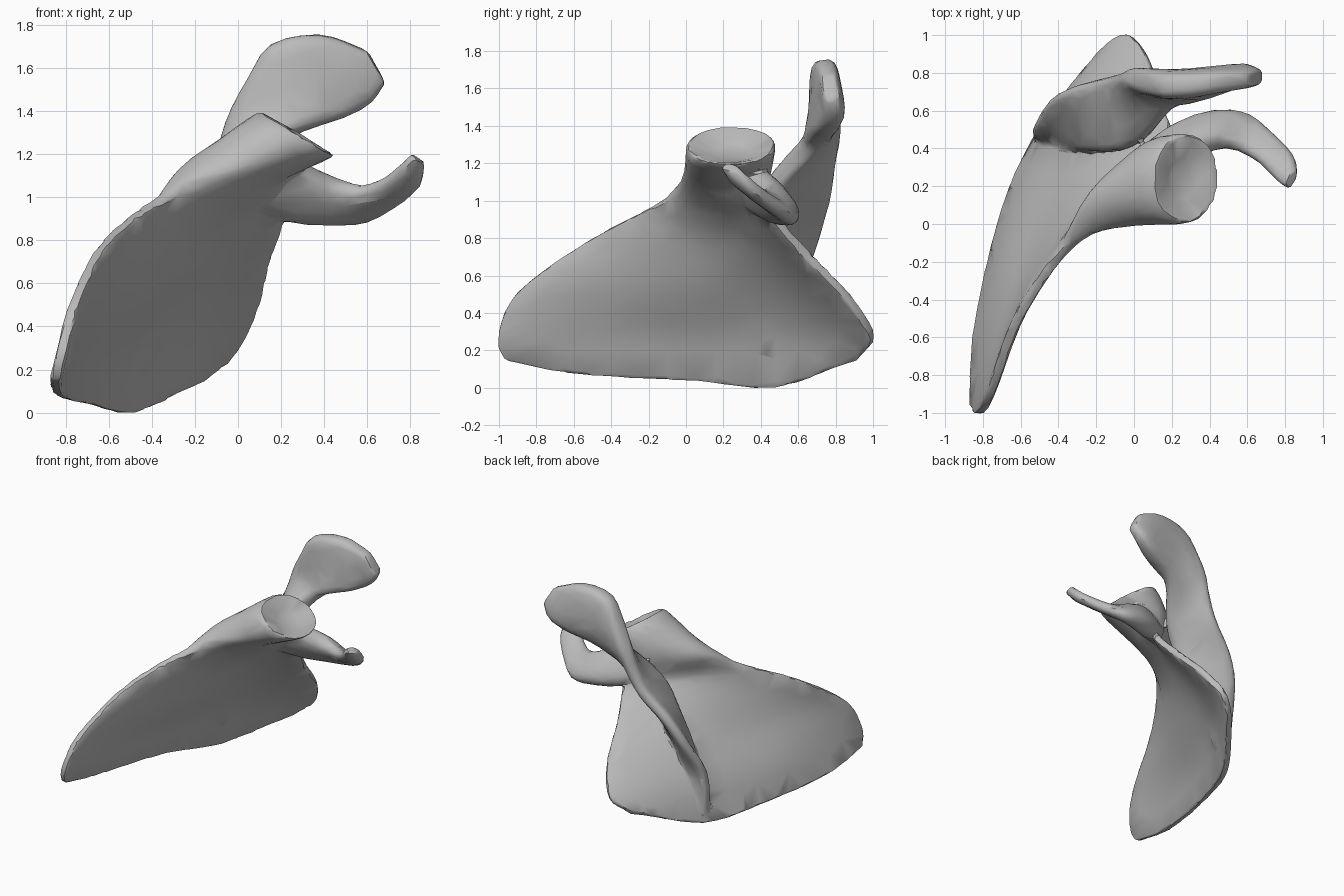
import bpy
import bmesh
import math
from mathutils import Vector

cube = bpy.data.objects.get("Cube")
if cube:
    bpy.data.objects.remove(cube, do_unlink=True)


def spline(points, steps):
    """Catmull-Rom curve through points of any dimension."""
    pts = [Vector(p) for p in points]
    pts = [pts[0] * 2 - pts[1]] + pts + [pts[-1] * 2 - pts[-2]]
    out = []
    for a, b, c, d in zip(pts, pts[1:], pts[2:], pts[3:]):
        for s in range(steps):
            t = s / steps
            out.append((b * 2 + (c - a) * t + (a * 2 - b * 5 + c * 4 - d) * t ** 2
                        + (b * 3 - a - c * 3 + d) * t ** 3) / 2)
    return out + [pts[-2]]


def skin(bm, rings):
    """Closed solid through rings of equal, even point count."""
    rows = [[bm.verts.new(p) for p in ring] for ring in rings]
    n = len(rows[0])
    faces = []
    for r, s in zip(rows, rows[1:]):
        for k in range(n):
            m = (k + 1) % n
            faces.append(bm.faces.new((r[k], r[m], s[m], s[k])))
    for r in (rows[0], rows[-1]):
        for k in range(n // 2 - 1):
            faces.append(bm.faces.new((r[k], r[k + 1], r[n - 2 - k], r[n - 1 - k])))
    bmesh.ops.recalc_face_normals(bm, faces=faces)


def power(v, e):
    return math.copysign(abs(v) ** e, v)


def loft(bm, sections, axis=None, box=0.75, steps=3, sides=20):
    """Each section: one end, other end, half thickness, flare of the first end."""
    secs = spline(sections, steps)
    ends = [(Vector(s[0:3]), Vector(s[3:6]), s[6], s[7]) for s in secs]
    mids = [(e[0] + e[1]) / 2 for e in ends]
    rings = []
    for i, (p, q, w, flare) in enumerate(ends):
        along = axis or mids[min(i + 1, len(mids) - 1)] - mids[max(i - 1, 0)]
        half = (q - p) / 2
        thick = half.cross(along).normalized() * w
        ring = []
        for k in range(sides):
            a = (k + 0.5) * math.tau / sides
            c, s = power(math.cos(a), box), power(math.sin(a), box)
            if s < 0:
                s *= 1 + flare * ((1 - c) / 2) ** 2
            ring.append(mids[i] + half * c + thick * s)
        rings.append(ring)
    skin(bm, rings)


def sheet(bm, rows, half):
    """Curved plate through rows of points."""
    lines = [spline(r, 4) for r in rows]
    cols = [spline(c, 4) for c in zip(*lines)]
    nu, nv = len(cols), len(cols[0])
    rings = []
    for v in range(nv):
        front, back = [], []
        for u in range(nu):
            du = cols[min(u + 1, nu - 1)][v] - cols[max(u - 1, 0)][v]
            dv = cols[u][min(v + 1, nv - 1)] - cols[u][max(v - 1, 0)]
            n = du.cross(dv).normalized() * half
            front.append(cols[u][v] + n)
            back.append(cols[u][v] - n)
        rings.append(front + back[::-1])
    skin(bm, rings)


bm = bmesh.new()

# Blade: rows from the lower border up to the neck
sheet(bm, [
    [(-.85, -.97, .15), (-.83, -.57, .075), (-.69, .05, .04), (-.49, .49, .005), (-.17, .92, .16)],
    [(-.82, -1.005, .27), (-.74, -.45, .28), (-.6, .05, .28), (-.4, .5, .28), (-.03, 1.0, .27)],
    [(-.76, -.9, .51), (-.62, -.4, .52), (-.45, .05, .52), (-.26, .48, .52), (.08, .87, .48)],
    [(-.62, -.51, .79), (-.46, -.2, .78), (-.28, .12, .78), (-.08, .42, .76), (.14, .65, .71)],
    [(-.38, -.16, .98), (-.25, .04, .97), (-.1, .2, .96), (.06, .36, .94), (.2, .5, .88)],
    [(-.12, .03, 1.1), (-.04, .1, 1.12), (.03, .2, 1.13), (.1, .3, 1.12), (.18, .4, 1.05)],
], 0.027)

# Neck growing out of the blade and ending in the shallow socket
loft(bm, [
    (-.52, -.28, .79, -.14, .36, .77, .012, 0),
    (-.38, -.14, .98, .08, .4, .92, .045, .8),
    (-.23, -.03, 1.1, .14, .41, 1.01, .11, .9),
    (-.02, .0, 1.185, .18, .45, 1.15, .16, .4),
    (.25, .0, 1.29, .28, .48, 1.29, .205, 0),
    (.26, .05, 1.285, .28, .43, 1.285, .16, 0),
    (.25, .14, 1.25, .26, .34, 1.25, .08, 0),
], Vector((.5, 0, .86)), 0.95)

# Ridge on the back, flared at its foot, widening into the flat paddle
loft(bm, [
    (-.5, .47, .03, -.53, .48, .12, .03, 1),
    (-.4, .47, .25, -.53, .51, .42, .035, 2),
    (-.28, .46, .5, -.45, .65, .67, .04, 2.5),
    (-.14, .44, .72, -.33, .72, .87, .045, 2.5),
    (-.03, .41, .92, -.16, .77, 1.04, .05, 1.8),
    (.08, .47, 1.09, -.08, .79, 1.21, .055, .8),
    (.22, .64, 1.27, -.04, .79, 1.37, .07, 0),
    (.35, .7, 1.325, .04, .76, 1.54, .08, 0),
    (.5, .76, 1.37, .15, .73, 1.71, .08, 0),
    (.62, .8, 1.44, .38, .74, 1.755, .065, 0),
    (.685, .78, 1.53, .6, .76, 1.68, .045, 0),
], box=0.52)

# Hook curving forward beside the socket
loft(bm, [
    (.06, .3, 1.1, .1, .41, .94, .07, 0),
    (.28, .36, 1.15, .25, .51, .89, .085, 0),
    (.44, .42, 1.08, .44, .58, .885, .075, 0),
    (.56, .39, 1.04, .6, .58, .895, .05, 0),
    (.67, .32, 1.075, .75, .465, .975, .043, 0),
    (.75, .235, 1.135, .845, .365, 1.065, .04, 0),
    (.81, .185, 1.19, .86, .28, 1.17, .03, 0),
])

mesh = bpy.data.meshes.new("shoulder_blade_bone")
bm.to_mesh(mesh)
bm.free()
bone = bpy.data.objects.new("shoulder_blade_bone", mesh)
bpy.context.collection.objects.link(bone)

# Fuse the parts into one softly blended low-poly surface
fuse = bone.modifiers.new("fuse", "REMESH")
fuse.mode = "VOXEL"
fuse.voxel_size = 0.013
blend = bone.modifiers.new("blend", "SMOOTH")
blend.factor = 0.5
blend.iterations = 10
reduce = bone.modifiers.new("reduce", "DECIMATE")
reduce.ratio = 0.025
bpy.context.view_layer.update()
graph = bpy.context.evaluated_depsgraph_get()
fused = bpy.data.meshes.new_from_object(bone.evaluated_get(graph))
bone.modifiers.clear()
bone.data = fused
bpy.data.meshes.remove(mesh)
fused.name = "shoulder_blade_bone"
fused.shade_smooth()
fused.set_sharp_from_angle(angle=math.radians(35))

# Bone colour
grey = bpy.data.materials.new("bone_grey")
grey.use_nodes = True
colour = (0.5, 0.5, 0.5, 1)
grey.diffuse_color = colour
grey.node_tree.nodes["Principled BSDF"].inputs["Base Color"].default_value = colour
fused.materials.clear()
fused.materials.append(grey)
